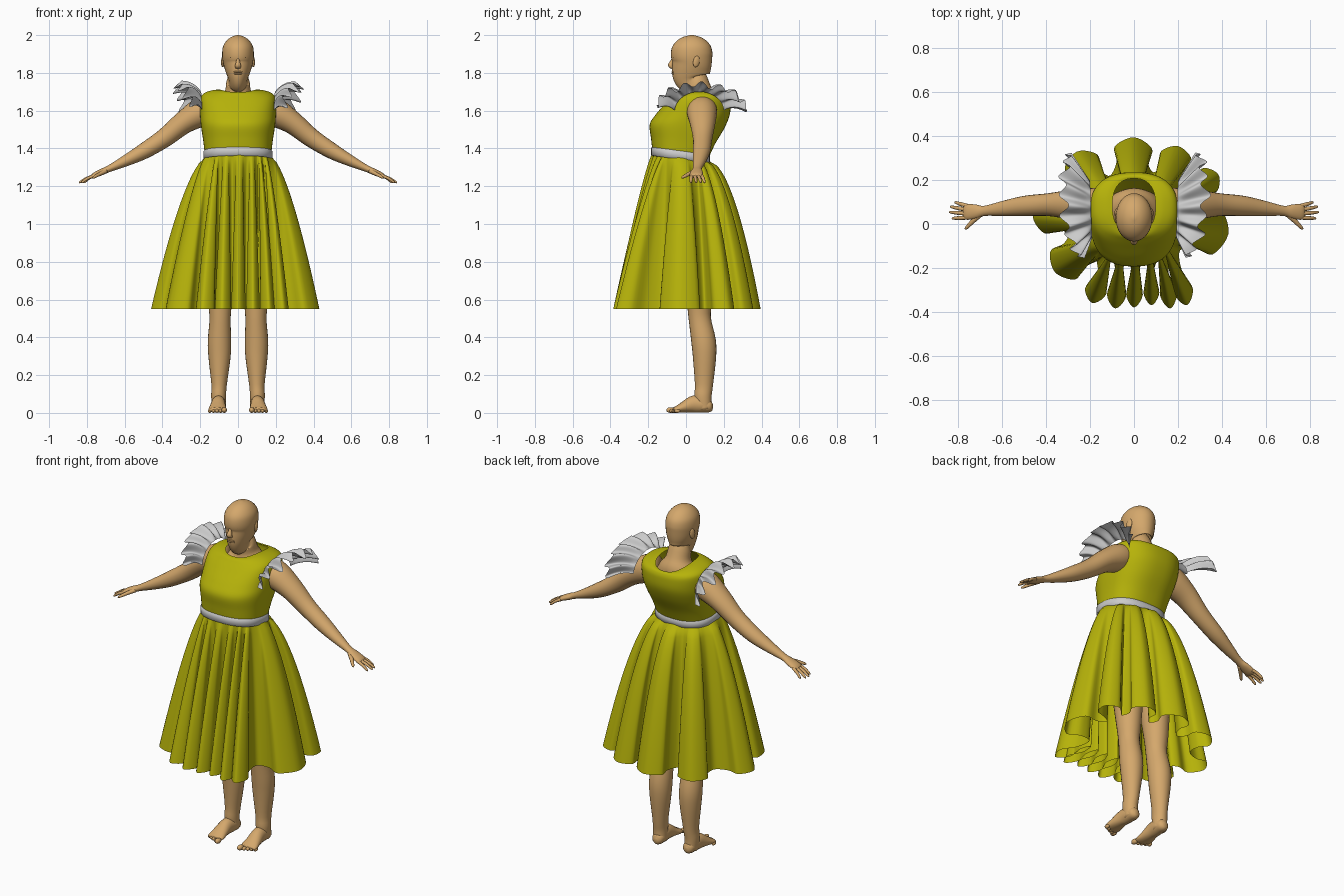
import bpy, bmesh, math
from mathutils import Vector


def material(name, rgb):
    m = bpy.data.materials.new(name)
    m.diffuse_color = (*rgb, 1)
    return m


SKIN = material("skin", (0.66, 0.39, 0.15))
GREEN = material("dress_fabric", (0.47, 0.45, 0.003))


def smooth_points(pts, sub):
    """Catmull-Rom resampling of tuples of any length."""
    ext = [pts[0]] + list(pts) + [pts[-1]]
    out = []
    for i in range(1, len(ext) - 2):
        for k in range(sub):
            t = k / sub
            out.append(tuple(0.5 * (2*b + (c-a)*t + (2*a-5*b+4*c-d)*t*t + (3*b-a-3*c+d)*t**3)
                             for a, b, c, d in zip(*ext[i-1:i+3])))
    out.append(tuple(pts[-1]))
    return out


def sheet(name, rows, mat=None, closed=True, caps=False):
    """Skin a list of equally long point rows."""
    bm = bmesh.new()
    v = [[bm.verts.new(p) for p in r] for r in rows]
    n = len(rows[0])
    for a, b in zip(v, v[1:]):
        for j in range(n if closed else n - 1):
            k = (j + 1) % n
            bm.faces.new((a[j], a[k], b[k], b[j]))
    if caps:
        bm.faces.new(v[0])
        bm.faces.new(v[-1])
    bmesh.ops.recalc_face_normals(bm, faces=bm.faces)
    me = bpy.data.meshes.new(name)
    bm.to_mesh(me)
    bm.free()
    me.shade_smooth()
    ob = bpy.data.objects.new(name, me)
    bpy.context.collection.objects.link(ob)
    if mat:
        me.materials.append(mat)
    return ob


def tube(name, secs, side_axis, s=1, n=20, sub=4):
    """Limb along sections (x, y, z, radius on side_axis, other radius), mirrored by s."""
    secs = smooth_points(secs, sub)
    rows = []
    for i, q in enumerate(secs):
        t = (Vector(secs[min(i+1, len(secs)-1)][:3]) - Vector(secs[max(i-1, 0)][:3])).normalized()
        u = Vector(side_axis)
        u = (u - t * u.dot(t)).normalized()
        w = t.cross(u)
        row = []
        for j in range(n):
            a = 2 * math.pi * j / n
            p = Vector(q[:3]) + u * q[3] * math.cos(a) + w * q[4] * math.sin(a)
            row.append((p.x * s, p.y, p.z))
        rows.append(row)
    return sheet(name, rows, SKIN, caps=True)


def ball(name, loc, scale, mat=SKIN):
    bm = bmesh.new()
    bmesh.ops.create_uvsphere(bm, u_segments=14, v_segments=9, radius=1)
    me = bpy.data.meshes.new(name)
    bm.to_mesh(me)
    bm.free()
    me.shade_smooth()
    me.materials.append(mat)
    ob = bpy.data.objects.new(name, me)
    ob.location, ob.scale = loc, scale
    bpy.context.collection.objects.link(ob)
    return ob


X, Y = (1, 0, 0), (0, 1, 0)

# Head and neck
tube("head", [(0, .07, 1.60, .14, .09), (0, .075, 1.66, .105, .088), (0, .07, 1.70, .070, .070),
              (0, .055, 1.75, .062, .064), (0, .034, 1.768, .050, .086), (0, .028, 1.785, .058, .098),
              (0, .028, 1.82, .070, .102), (0, .032, 1.86, .080, .105), (0, .030, 1.90, .084, .110),
              (0, .030, 1.94, .079, .102), (0, .030, 1.97, .061, .078), (0, .030, 1.99, .036, .046),
              (0, .030, 2.00, .006, .008)], X, n=32)
tube("nose", [(0, -.064, 1.890, .006, .006), (0, -.074, 1.860, .010, .010),
              (0, -.081, 1.839, .016, .014), (0, -.070, 1.826, .014, .006)], X, n=12)
for i, z in enumerate((1.805, 1.796)):
    ball(f"lip_{i}", (0, -.067, z), (.024, .010, .006))

# Torso hidden inside the dress
tube("hips", [(0, .04, .86, .08, .06), (0, .04, .93, .165, .115), (0, .03, 1.05, .18, .13),
              (0, -.01, 1.25, .155, .12), (0, -.02, 1.38, .15, .12)], X, n=28)

for s, side in ((1, "left"), (-1, "right")):
    # Face details
    ball(side + "_ear", (s * .080, .055, 1.86), (.009, .018, .031)).rotation_euler = (-.2, 0, s * .3)
    ball(side + "_eye", (s * .031, -.058, 1.882), (.014, .010, .006))

    # Leg, foot and toes
    tube(side + "_leg", [(.10, .098, .02, .036, .038), (.103, .09, .085, .039, .045),
                         (.10, .095, .15, .041, .048), (.098, .098, .29, .058, .061),
                         (.098, .093, .38, .062, .065), (.095, .073, .50, .056, .059),
                         (.095, .07, .60, .065, .068), (.092, .06, .80, .080, .090),
                         (.085, .05, 1.0, .082, .105)], X, s, 24)
    tube(side + "_foot", [(.10, .142, .03, .012, .014), (.10, .128, .032, .030, .030),
                          (.101, .09, .043, .037, .042), (.104, .04, .046, .037, .045),
                          (.107, -.01, .031, .043, .030), (.108, -.045, .020, .048, .019),
                          (.109, -.065, .016, .044, .013)], X, s)
    for i in range(5):
        r = .015 if i == 0 else .0105
        ball(f"{side}_toe_{i}", (s * (.073 + .019 * i), -.082 + .009 * i, r), (r, r * 1.5, r))

    # Arm, palm and fingers
    tube(side + "_arm", [(.14, .085, 1.615, .075, .070), (.20, .085, 1.590, .080, .076),
                         (.29, .088, 1.535, .068, .060), (.39, .088, 1.455, .052, .050),
                         (.50, .082, 1.385, .046, .042), (.60, .070, 1.332, .034, .029),
                         (.68, .060, 1.294, .023, .018), (.72, .057, 1.276, .032, .017),
                         (.76, .055, 1.258, .036, .014), (.775, .055, 1.250, .030, .008)], Y, s)
    for i, (yb, xt, yt) in enumerate(((.083, .818, .098), (.065, .838, .078),
                                      (.047, .842, .054), (.029, .830, .026))):
        tube(f"{side}_finger_{i}", [(.758, yb, 1.257, .009, .009),
                                    ((.76 + xt) / 2, (yb + yt) / 2, 1.242, .009, .008),
                                    (xt - .006, yt, 1.222, .006, .006), (xt, yt, 1.219, .002, .002)], Y, s, 10)
    tube(side + "_thumb", [(.70, .045, 1.28, .014, .012), (.735, .012, 1.263, .011, .010),
                           (.762, -.016, 1.248, .008, .007), (.770, -.023, 1.243, .002, .002)], Y, s, 10)

    # Pleated shoulder frill fanning out from the armhole
    rows = []
    for i in range(11):
        f = i / 10
        row = []
        for j in range(161):
            p = j / 160
            a = math.radians(4 + 172 * p)
            ca, sa = math.cos(a), math.sin(a)
            inner = Vector((.190 + .012 * p, .07 - .13 * ca, 1.595 + .105 * sa))
            outer = Vector((.225 + .07 * sa + .055 * p, .085 - .24 * ca, 1.615 + .135 * sa - .025 * p))
            wave = math.sin(p * 15 * math.pi) + .3 * math.sin(p * 23 + s)
            q = inner.lerp(outer, f) + Vector((.75, .15 * ca, -.65)) * wave * .026 * f ** .7
            q.z += .014 * math.sin(f * math.pi)
            row.append((q.x * s, q.y, q.z))
        rows.append(row)
    sheet(side + "_shoulder_frill", rows, closed=False)


# Bodice: sections (z, front y, back y, half width, fore-aft tilt, side lift)
def bodice_ring(z, yf, yb, rx, tilt, lift, n=72):
    row = []
    for j in range(n):
        a = 2 * math.pi * j / n
        c, d = math.cos(a), math.sin(a)
        x = rx * math.copysign(abs(c) ** .82, c)
        y = (yf + yb) / 2 + (yb - yf) / 2 * math.copysign(abs(d) ** .82, d)
        row.append((x, y, z + tilt * (y + .03) + lift * c * c))
    return row


bodice = [(1.37, -.178, .12, .176, -.13, 0), (1.44, -.185, .155, .184, -.08, 0),
          (1.52, -.192, .205, .196, -.04, 0), (1.58, -.160, .232, .201, 0, 0),
          (1.64, -.108, .235, .200, 0, .02), (1.675, -.075, .228, .180, -.03, .020),
          (1.692, -.058, .217, .135, -.06, .022), (1.697, -.040, .207, .098, -.09, .022)]
sheet("bodice", [bodice_ring(*q) for q in smooth_points(bodice, 5)], GREEN)

# Waistband
band = [(1.342, 0), (1.345, .005), (1.365, .005), (1.385, .005), (1.388, 0)]
sheet("waistband", [bodice_ring(z, -.179 - g, .121 + g, .177 + g, -.13, 0) for z, g in band])

# Skirt: each fold has a valley point, a tip and a half width at the hem
folds = [(-.17, -.17, -.19, -.36, .050), (-.10, -.165, -.085, -.385, .044), (-.03, -.168, 0, -.38, .038),
         (.045, -.168, .08, -.37, .036), (.11, -.165, .165, -.385, .038), (.165, -.16, .240, -.37, .044),
         (.21, -.12, .43, -.045, .105), (.27, .10, .385, .225, .06), (.25, .20, .20, .355, .07),
         (.09, .235, 0, .395, .085), (-.11, .22, -.26, .33, .08), (-.28, .13, -.46, .03, .075),
         (-.30, -.05, -.36, -.22, .085)]
valleys = []
for vx, vy, *_ in folds:
    a = math.atan2((vy + .03) / .15, vx / .18)
    while valleys and a < valleys[-1][0]:
        a += 2 * math.pi
    valleys.append((a, vx, vy))
valleys.append((valleys[0][0] + 2 * math.pi, *valleys[0][1:]))
hem = []
for (a0, x0, y0), (a1, x1, y1), (_, _, tx, ty, w) in zip(valleys, valleys[1:], folds):
    base, tip = Vector(((x0 + x1) / 2, (y0 + y1) / 2)), Vector((tx, ty))
    d = tip - base
    across = Vector((-d.y, d.x)).normalized() * w
    neck, mid = base + d * .32, base + d * .72
    pinch = across * (.32 if w < .052 else .85)   # the front folds are pinched to a narrow stem
    pts = [neck - pinch, mid - across, tip, mid + across, neck + pinch]
    hem.append((a0, x0, y0))
    hem += [(a0 + (a1 - a0) * k, *p) for k, p in zip((.18, .34, .5, .66, .82), pts)]
hem.append(valleys[-1])
hem = smooth_points(hem, 5)[:-1]
rows = []
for i in range(29):
    t = i / 28
    row = []
    for a, hx, hy in hem:
        wx, wy = .178 * math.cos(a), -.03 + .149 * math.sin(a)
        f = t ** (.68 - .15 * math.sin(a))
        top = 1.355 - .13 * (wy + .03)
        row.append((wx + (hx - wx) * f, wy + (hy - wy) * f, top + (.55 - top) * t))
    rows.append(row)
sheet("skirt", rows, GREEN)
